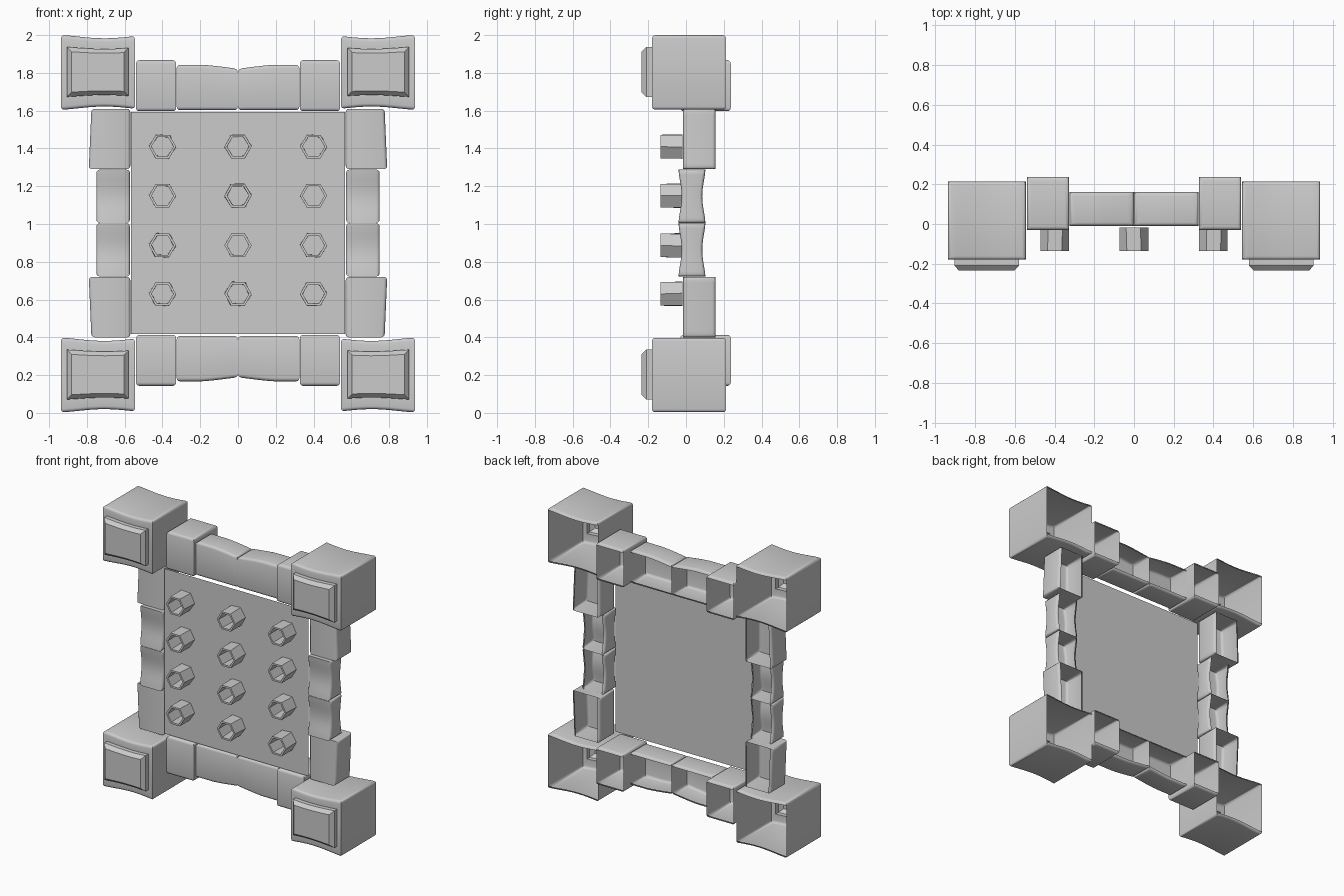
import bpy, bmesh, math, random
from mathutils import Vector

if "Cube" in bpy.data.objects:
    bpy.data.objects.remove(bpy.data.objects["Cube"])

random.seed(4)
MID = 1.005  # height of the horizontal mirror plane


def add_object(name, bm, smooth=True):
    me = bpy.data.meshes.new(name)
    bm.to_mesh(me)
    ob = bpy.data.objects.new(name, me)
    bpy.context.collection.objects.link(ob)
    if smooth:
        bpy.ops.object.select_all(action='DESELECT')
        ob.select_set(True)
        bpy.context.view_layer.objects.active = ob
        bpy.ops.object.shade_smooth_by_angle(angle=math.radians(35))
    return ob


def shell(lo, hi, axis, deform, bump=None, r=0.018):
    """Rounded box, open at the back; bent along the given axis."""
    lo, hi = Vector(lo), Vector(hi)
    c, size = (lo + hi) / 2, hi - lo
    bm = bmesh.new()
    bmesh.ops.create_cube(bm, size=1)
    for v in bm.verts:
        v.co = Vector(v.co[i] * size[i] + c[i] for i in range(3))
    edges = []
    for e in bm.edges:
        d = e.verts[0].co - e.verts[1].co
        if abs(d.y) > 1e-4 or abs(d[axis]) > 1e-4:
            edges.append(e)
    bmesh.ops.bevel(bm, geom=edges, offset=r, segments=3, profile=0.5, affect='EDGES')
    bm.normal_update()
    back = max(bm.faces, key=lambda f: f.calc_area() if f.normal.y > 0.9 else 0)
    bmesh.ops.delete(bm, geom=[back], context='FACES')
    # hollow raised panel pushed out of the front face
    if bump:
        bm.normal_update()
        f = max(bm.faces, key=lambda f: f.calc_area() if f.normal.y < -0.9 else 0)
        bmesh.ops.inset_region(bm, faces=[f], thickness=0.02)
        (x0, x1, z0, z1) = bump
        for y, m in ((lo.y, 0), (lo.y - 0.03, 0), (lo.y - 0.055, 0.024)):
            if y < lo.y:
                ex = bmesh.ops.extrude_face_region(bm, geom=[f])["geom"]
                bmesh.ops.delete(bm, geom=[f], context='FACES')
                f = next(g for g in ex if isinstance(g, bmesh.types.BMFace))
            mid = f.calc_center_bounds()
            for v in f.verts:
                v.co = Vector((x1 - m if v.co.x > mid.x else x0 + m, y,
                               z1 - m if v.co.z > mid.z else z0 + m))
    # cuts for the curve
    n = Vector((0, 0, 0))
    n[axis] = 1
    for k in range(1, 10):
        bmesh.ops.bisect_plane(bm, geom=bm.verts[:] + bm.edges[:] + bm.faces[:],
                               plane_co=lo + n * size[axis] * k / 10, plane_no=n)
    for v in bm.verts:
        t = (v.co[axis] - lo[axis]) / size[axis]
        rel = Vector((v.co[i] - lo[i]) / size[i] for i in range(3))
        v.co += deform(t, rel)
    return bm


def place(name, bm, flip_z=True, shift=0.0):
    """Left/right mirrored copies, with the lower pair flipped or shifted."""
    for sx, side in ((1, "left"), (-1, "right")):
        for low in (False, True):
            b = bm.copy()
            for v in b.verts:
                v.co.x *= sx
                if low:
                    v.co.z = 2 * MID - v.co.z if flip_z else v.co.z - shift
            if (sx < 0) != (low and flip_z):
                bmesh.ops.reverse_faces(b, faces=b.faces[:])
            add_object(f"{'lower' if low else 'upper'}_{side}_{name}", b)
            b.free()
    bm.free()


def dip(t):
    return math.sin(math.pi * min(max(t, 0), 1)) ** 1.5


# corner blocks with raised front panel
place("corner_block",
      shell((-0.938, -0.18, 1.605), (-0.545, 0.213, 2.0), 0,
            lambda t, r: Vector((0, 0, (0.5 - r.z) * 0.034 * dip(t * 0.85))),
            bump=(-0.905, -0.58, 1.672, 1.938)),
      flip_z=False, shift=1.605 - 0.003)

# small blocks beside the corners
place("beam_end_block",
      shell((-0.54, -0.03, 1.597), (-0.327, 0.237, 1.867), 0, lambda t, r: Vector()))

# middle beam blocks, tapering to the centre
place("beam_middle_block",
      shell((-0.325, -0.01, 1.603), (-0.001, 0.16, 1.843), 0,
            lambda t, r: Vector((0, 0, -0.022 * r.z * max(0, (t - 0.4) / 0.6) ** 1.3))))

# side posts near the corners, outer edge slanted
place("post_end_block",
      shell((-0.79, -0.015, 1.29), (-0.57, 0.157, 1.61), 2,
            lambda t, r: Vector((0.014 * t * (1 - r.x), 0, 0))))

# waisted middle side posts
place("post_middle_block",
      shell((-0.75, -0.04, 1.006), (-0.572, 0.103, 1.288), 2,
            lambda t, r: Vector((0, (0.5 - r.y) * 0.034 * dip(t), 0))))

# thin centre panel
PY = -0.018
bm = bmesh.new()
bm.faces.new([bm.verts.new((x, PY, z)) for x, z in
              ((-0.567, 0.418), (0.567, 0.418), (0.567, 1.592), (-0.567, 1.592))])
add_object("centre_panel", bm, False)
bm.free()

# hexagonal tubes standing on the panel
for i, cx in enumerate((-0.4, 0, 0.4)):
    for j, cz in enumerate((0.63, 0.887, 1.15, 1.41)):
        bm = bmesh.new()
        turn = random.uniform(-0.1, 0.1)
        rings = []
        for rad, y, tw in ((0.072, PY, turn), (0.072, -0.135, 0), (0.058, -0.135, 0), (0.058, PY, turn)):
            rings.append([bm.verts.new((cx + rad * math.cos(a + tw), y, cz + rad * math.sin(a + tw)))
                          for a in (k * math.pi / 3 for k in range(6))])
        for a, b in zip(rings, rings[1:]):
            for k in range(6):
                m = (k + 1) % 6
                bm.faces.new((a[k], b[k], b[m], a[m]))
        bmesh.ops.recalc_face_normals(bm, faces=bm.faces[:])
        add_object(f"hex_tube_{i}_{j}", bm, False)
        bm.free()
